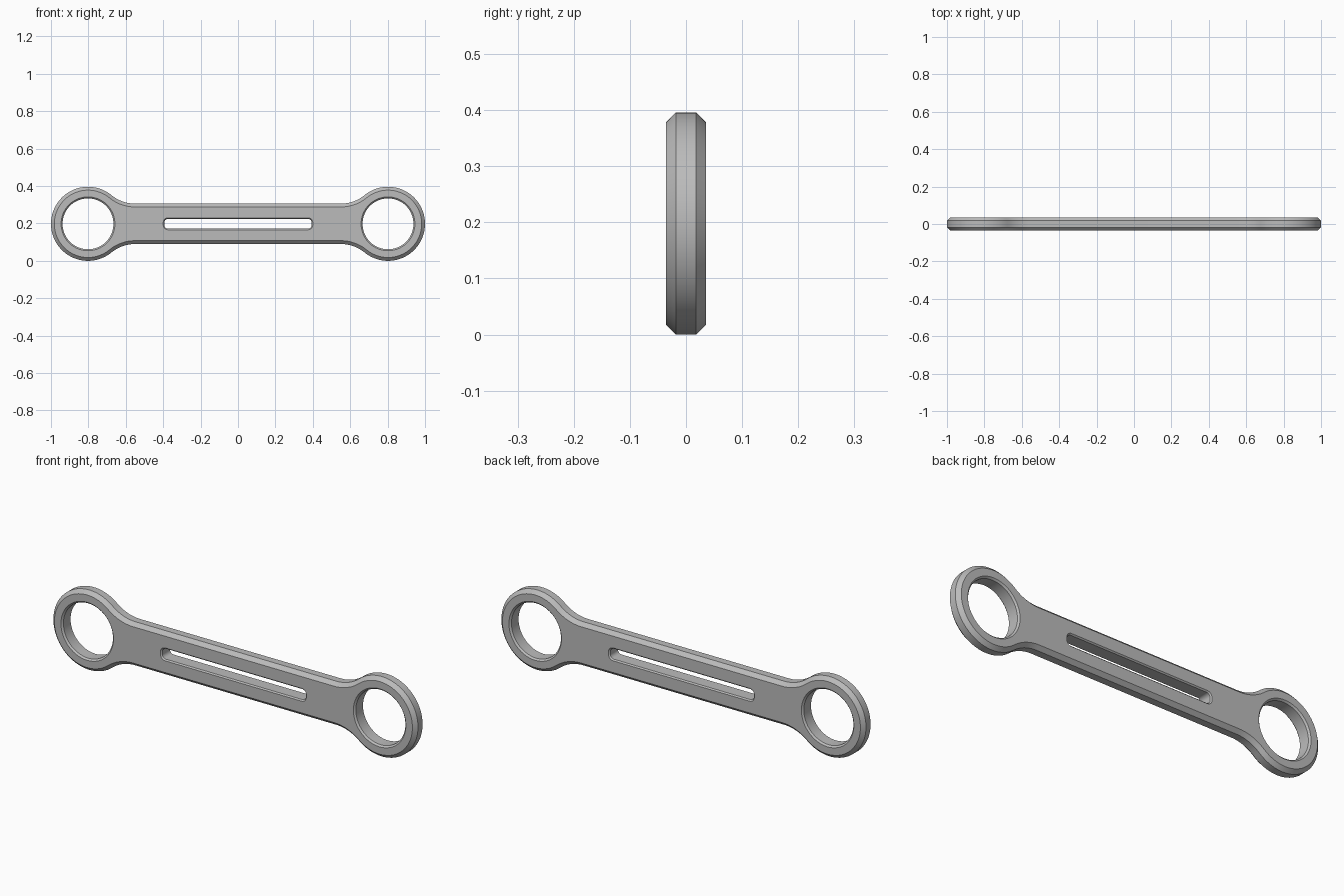
import bpy, bmesh
from math import pi, sin, cos, atan2, sqrt, radians

cube = bpy.data.objects.get("Cube")
if cube:
    bpy.data.objects.remove(cube, do_unlink=True)

END_R = 0.198      # outer radius of the ring ends, also the height of the centre line
END_X = 1 - END_R
BAR_H = 0.108      # half height of the bar
FILLET = 0.2       # blend between bar and ring
HALF_T = 0.036     # half thickness


def arc(cx, cz, r, a0, a1, n):
    steps = [a0 + (a1 - a0) * i / n for i in range(n + 1)]
    return [(cx + r * cos(a), cz + r * sin(a)) for a in steps]


def turned(points):
    return points + [(-x, -z) for x, z in points]


# Each outline takes the distance by which material is cut back
def outer_outline(cut):
    rise = BAR_H + FILLET
    run = sqrt((END_R + FILLET) ** 2 - rise ** 2)
    a = atan2(rise, -run)
    top = arc(END_X - run, rise, FILLET + cut, a - pi, -pi / 2, 12)
    ring = arc(END_X, 0, END_R - cut, -a, a, 56)
    bottom = [(x, -z) for x, z in reversed(top)]
    return turned(bottom[:-1] + ring + top[1:])


def ring_hole(side):
    return lambda cut: arc(side * END_X, 0, 0.136 + cut, 0, 2 * pi, 64)[:-1]


def slot_outline(cut):
    corner, half_w, half_h = 0.02 + cut, 0.394, 0.026
    cx, cz = half_w - 0.02, half_h - 0.02
    return turned(arc(cx, cz, corner, 0, pi / 2, 8) +
                  arc(-cx, cz, corner, pi / 2, pi, 8))


def add_wall(bm, outline, chamfer, depth):
    """Loft a chamfered wall through the thickness; return its rim edges."""
    levels = [(-HALF_T, chamfer), (depth - HALF_T, 0),
              (HALF_T - depth, 0), (HALF_T, chamfer)]
    loops = [[bm.verts.new((x, y, z + END_R)) for x, z in outline(cut)]
             for y, cut in levels]
    n = len(loops[0])
    for low, high in zip(loops, loops[1:]):
        for i in range(n):
            j = (i + 1) % n
            bm.faces.new((low[i], low[j], high[j], high[i]))
    return [[bm.edges.get((lp[i], lp[(i + 1) % n])) for i in range(n)]
            for lp in (loops[0], loops[-1])]


# Link bar: outer edge, two ring holes and the central slot
bm = bmesh.new()
walls = [add_wall(bm, outer_outline, 0.018, 0.018),
         add_wall(bm, ring_hole(1), 0.008, 0.008),
         add_wall(bm, ring_hole(-1), 0.008, 0.008),
         add_wall(bm, slot_outline, 0.006, 0.006)]

# Flat front and back faces
for side in (0, 1):
    rims = [e for wall in walls for e in wall[side]]
    bmesh.ops.triangle_fill(bm, edges=rims, use_beauty=True)
bmesh.ops.recalc_face_normals(bm, faces=bm.faces)

mesh = bpy.data.meshes.new("link_bar")
bm.to_mesh(mesh)
bm.free()
link_bar = bpy.data.objects.new("link_bar", mesh)
bpy.context.collection.objects.link(link_bar)

# Grey metal
grey = bpy.data.materials.new("grey_metal")
grey.use_nodes = True
colour = (0.5, 0.5, 0.5, 1)
grey.diffuse_color = colour
grey.node_tree.nodes["Principled BSDF"].inputs["Base Color"].default_value = colour
mesh.materials.append(grey)

bpy.context.view_layer.objects.active = link_bar
link_bar.select_set(True)
bpy.ops.object.shade_smooth_by_angle(angle=radians(30))
